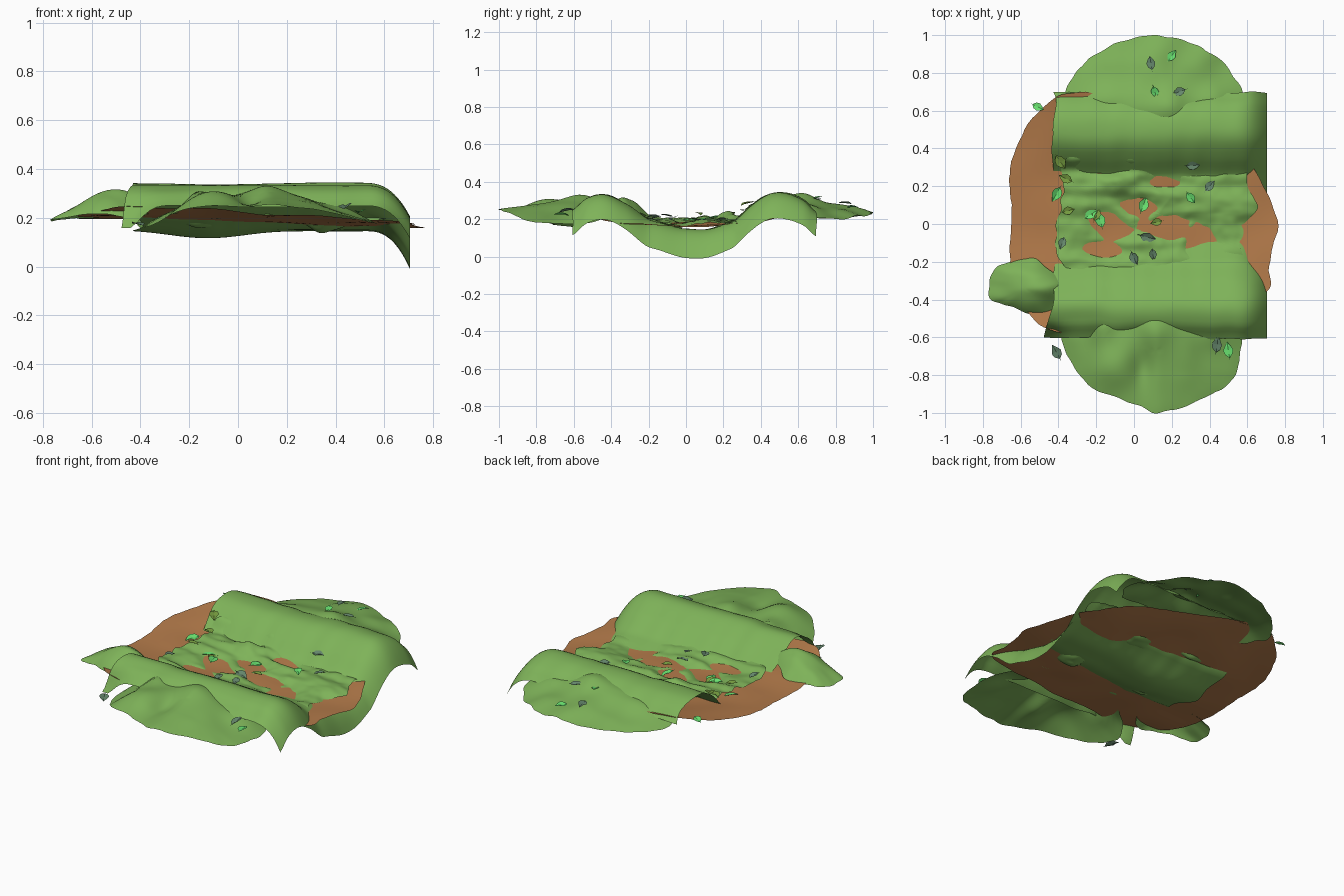
import bpy, bmesh, math, random
from mathutils import Vector, noise

if "Cube" in bpy.data.objects:
    bpy.data.objects.remove(bpy.data.objects["Cube"])

random.seed(4)


def mat(name, rgb):
    m = bpy.data.materials.new(name)
    m.diffuse_color = (*rgb, 1)
    m.use_nodes = True
    m.node_tree.nodes["Principled BSDF"].inputs["Base Color"].default_value = m.diffuse_color
    return m


MOSS = mat("moss", (0.21, 0.45, 0.10))
DIRT = mat("dirt", (0.46, 0.20, 0.07))
BRIGHT = mat("leaf_bright", (0.14, 0.75, 0.16))
OLIVE = mat("leaf_olive", (0.18, 0.33, 0.05))
GREY = mat("leaf_grey", (0.13, 0.24, 0.15))


def make(name, bm, m, smooth=True):
    me = bpy.data.meshes.new(name)
    bmesh.ops.recalc_face_normals(bm, faces=bm.faces)
    if sum(f.normal.z for f in bm.faces) < 0:
        bmesh.ops.reverse_faces(bm, faces=bm.faces)
    for f in bm.faces:
        f.smooth = smooth
    bm.to_mesh(me)
    bm.free()
    ob = bpy.data.objects.new(name, me)
    bpy.context.collection.objects.link(ob)
    me.materials.append(m)
    return ob


def nz(x, y, fx, fy, seed=0):
    return noise.noise(Vector((x * fx + seed, y * fy, seed * 1.7)))


def bump(x, y, cx, cy, rx, ry):
    return math.exp(-((x - cx) / rx) ** 2 - ((y - cy) / ry) ** 2)


def catmull(p, i, t):
    a, b, c, d = (Vector(p[(i + k) % len(p)]) for k in (-1, 0, 1, 2))
    return 0.5 * (2 * b + (c - a) * t + (2 * a - 5 * b + 4 * c - d) * t * t
                  + (3 * b - a - 3 * c + d) * t ** 3)


def sheet(name, outline, height, m, rings=14, sub=8, rag=0.012):
    """Thin sheet: smooth closed outline filled with shrinking rings, lifted by height(x, y, r)."""
    n = len(outline)
    rim = [catmull(outline, i, s / sub) for i in range(n) for s in range(sub)]
    c = sum(rim, Vector((0, 0))) / len(rim)
    rim = [p + (p - c).normalized() * rag * nz(p.x, p.y, 14, 14, 3) for p in rim]
    bm = bmesh.new()
    mid = bm.verts.new((c.x, c.y, height(c.x, c.y, 0)))
    prev = None
    for k in range(1, rings + 1):
        r = k / rings
        row = []
        for p in rim:
            q = c + (p - c) * r
            row.append(bm.verts.new((q.x, q.y, height(q.x, q.y, r))))
        for i in range(len(row)):
            j = (i + 1) % len(row)
            bm.faces.new((prev[i], row[i], row[j], prev[j]) if prev else (mid, row[i], row[j]))
        prev = row
    return make(name, bm, m)


# height functions
def dirt_z(x, y, r=0):
    return 0.181 - 0.03 * x + 0.16 * y * y + 0.012 * nz(x, y, 4, 4)


PROFILE = [(-.61, .245), (-.53, .31), (-.43, .332), (-.33, .285), (-.2, .197), (.03, .145),
           (.25, .19), (.36, .285), (.45, .335), (.55, .335), (.63, .30), (.70, .24)]


def lane(y):
    for i in range(len(PROFILE) - 1):
        if y <= PROFILE[i + 1][0] or i == len(PROFILE) - 2:
            pts = [PROFILE[max(0, min(len(PROFILE) - 1, i + k))] for k in (-1, 0, 1, 2)]
            t = (y - pts[1][0]) / (pts[2][0] - pts[1][0])
            return catmull([pts[1], pts[2], pts[3], pts[0]], 0, t).y


def main_z(x, y):
    z = lane(y) + 0.008 * nz(x, y, 3, 8, 5)
    z -= (0.135 + 0.025 * bump(0, y, 0, .05, 1, .2)) * max(0, (x - 0.52) / 0.185) ** 2.6
    z -= 0.03 * bump(x, y, -0.12, 0.03, 0.22, 0.2)
    return z - 0.1 * bump(x, y, -0.46, -0.61, 0.08, 0.06)


def front_z(x, y, r=0):
    z = 0.28 - 0.09 * ((x - 0.09) / 0.47) ** 2 + 0.02 * nz(x, y, 7, 5, 8)
    z += 0.05 * bump(x, y, -0.13, -0.74, 0.12, 0.13) + 0.05 * bump(x, y, 0.13, -0.56, 0.1, 0.12)
    z += 0.04 * bump(x, y, -.17, -.54, .06, .1) + 0.02 * bump(x, y, .4, -.58, .1, .08)
    return z - 0.03 * bump(x, y, 0.05, -0.76, 0.06, 0.12) - 0.02 * r ** 4


def back_z(x, y, r=0):
    z = 0.30 - 0.09 * ((x - 0.1) / 0.47) ** 2 + 0.018 * nz(x, y, 7, 6, 11)
    z += 0.015 * bump(x, y, -.2, .66, .12, .08) + 0.02 * bump(x, y, .42, .66, .1, .08)
    return z + 0.04 * bump(x, y, 0.17, 0.6, 0.1, 0.12) - 0.07 * max(0, (y - 0.62) / 0.38) ** 1.3


def left_z(x, y, r=0):
    z = 0.215 + 0.10 * bump(x, y, -0.5, -0.33, 0.16, 0.12) + 0.015 * nz(x, y, 8, 14, 2)
    return z - 0.03 * r ** 4


# bare spots in the middle: centre and radii
BARE = [(-.14, .29, .11, .06), (-.12, -.03, .11, .11), (.03, .08, .1, .09), (.16, .26, .1, .07),
        (.18, -.02, .12, .09), (.34, -.09, .08, .1), (-.15, -.13, .1, .06)]


def inner_z(x, y, r=0):
    bare = max(bump(x, y, *b) for b in BARE)
    z = dirt_z(x, y) + 0.020 - 0.038 * bare + 0.020 * nz(x, y, 4, 15, 6) + 0.006 * nz(x, y, 20, 20, 1)
    z += 0.045 * bump(x, y, -.09, .23, .08, .05) + 0.02 * bump(x, y, .5, .1, .16, .05)
    return z + 0.06 * bump(0, y, 0, .37, 1, .06) - 0.01 * r ** 6


# bare dirt bed
sheet("dirt_bed", [(-.66, -.2), (-.65, .04), (-.655, .3), (-.54, .56), (-.3, .70), (.1, .6), (.45, .48),
                   (.65, .27), (.755, .02), (.72, -.2), (.68, -.38), (.3, -.48), (-.1, -.54), (-.42, -.57),
                   (-.6, -.42)], dirt_z, DIRT, 18)

# main moss blanket: two banks with a trough, draped over at the right
bm = bmesh.new()
NX, NY = 60, 70
grid = []
for i in range(NX + 1):
    row = []
    for j in range(NY + 1):
        u, y = i / NX, -0.605 + 1.3 * j / NY
        left = -0.41 - 0.04 * max(0, abs(y - .05) - .3) / .3 + 0.05 * nz(0, y, 1, 6.3, 7.4)
        x = left + (0.705 - left) * u ** 0.85
        row.append(bm.verts.new((x, y + 0.012 * nz(x, y, 10, 1, 9.3), main_z(x, y))))
    grid.append(row)
for i in range(NX):
    for j in range(NY):
        bm.faces.new((grid[i][j], grid[i + 1][j], grid[i + 1][j + 1], grid[i][j + 1]))
make("moss_blanket", bm, MOSS)

# wrinkled inner moss that breaks through the dirt in patches
sheet("inner_moss", [(-.39, -.2), (-.4, 0), (-.37, .2), (-.38, .34), (-.15, .36), (.1, .385), (.35, .37),
                     (.58, .35), (.6, .2), (.65, .08), (.58, -.02), (.57, -.2), (.6, -.28), (.3, -.28),
                     (0, -.29), (-.25, -.28)], inner_z, MOSS, 36, 12, 0.03)

# outer moss lobes, tucked in under the banks
sheet("front_moss_lobe", [(-.385, -.6), (-.3, -.78), (-.2, -.88), (-.05, -.93), (.12, -.998), (.3, -.95),
                          (.5, -.85), (.55, -.74), (.57, -.58), (.5, -.46), (.3, -.4), (.1, -.38),
                          (-.1, -.4), (-.3, -.46)], front_z, MOSS, 18)
sheet("back_moss_lobe", [(-.365, .68), (-.3, .81), (-.15, .93), (.05, .995), (.25, .975), (.42, .9),
                         (.53, .78), (.585, .65), (.5, .5), (.3, .44), (.1, .42), (-.1, .44),
                         (-.3, .53)], back_z, MOSS, 18)
sheet("left_moss_lobe", [(-.762, -.3), (-.7, -.21), (-.55, -.18), (-.45, -.24), (-.36, -.34), (-.4, -.47),
                         (-.55, -.48), (-.66, -.43), (-.755, -.4)], left_z, MOSS, 10)


# scattered leaves
def leaf(name, x, y, z, size, m):
    bm = bmesh.new()
    half = [(-.5, 0), (-.25, .26), (.05, .34), (.3, .2)]
    tip, stem = bm.verts.new((.58, 0, -.06)), bm.verts.new((-.68, 0, .03))
    ribs = [bm.verts.new((px, 0, 0)) for px, _ in half]
    for s in (1, -1):
        side = [bm.verts.new((px, s * py, .09)) for px, py in half[1:]]
        bm.faces.new((ribs[0], ribs[1], side[0]))
        for k in (0, 1):
            bm.faces.new((ribs[k + 1], ribs[k + 2], side[k + 1], side[k]))
        bm.faces.new((ribs[3], tip, side[2]))
    w = bm.verts.new((-.5, .035, 0))
    bm.faces.new((stem, ribs[0], w))
    ob = make(name, bm, m, False)
    ob.location = (x, y, z)
    ob.scale = (size,) * 3
    ob.rotation_euler = (random.uniform(-.25, .25), random.uniform(-.25, .25), random.uniform(0, 6.28))


def ground(x, y):
    if y > 0.68:
        return back_z(x, y)
    if y < -0.6:
        return front_z(x, y)
    inside = -.4 < x < .6 and -.28 < y < .37
    return max(dirt_z(x, y), main_z(x, y) if -.42 < x < .7 else 0, inner_z(x, y) if inside else 0)


groups = [("bright_leaf", BRIGHT, [(.2, .89), (.11, .7), (.5, -.67), (-.51, .62), (.05, .1), (.3, .14),
                                   (-.41, .16), (-.23, .05), (-.18, .02)]),
          ("olive_leaf", OLIVE, [(-.39, .33), (-.36, .24), (-.35, .07), (.12, .01), (-.2, .05)]),
          ("grey_leaf", GREY, [(.09, .85), (.24, .7), (.44, -.64), (-.41, -.68), (-.38, -.1), (.07, -.07),
                               (.1, -.16), (0, -.18), (.4, .2), (.31, .31)])]
for label, m, spots in groups:
    for k, (x, y) in enumerate(spots):
        leaf(f"{label}_{k}", x, y, ground(x, y) + 0.01, random.uniform(.06, .085), m)
